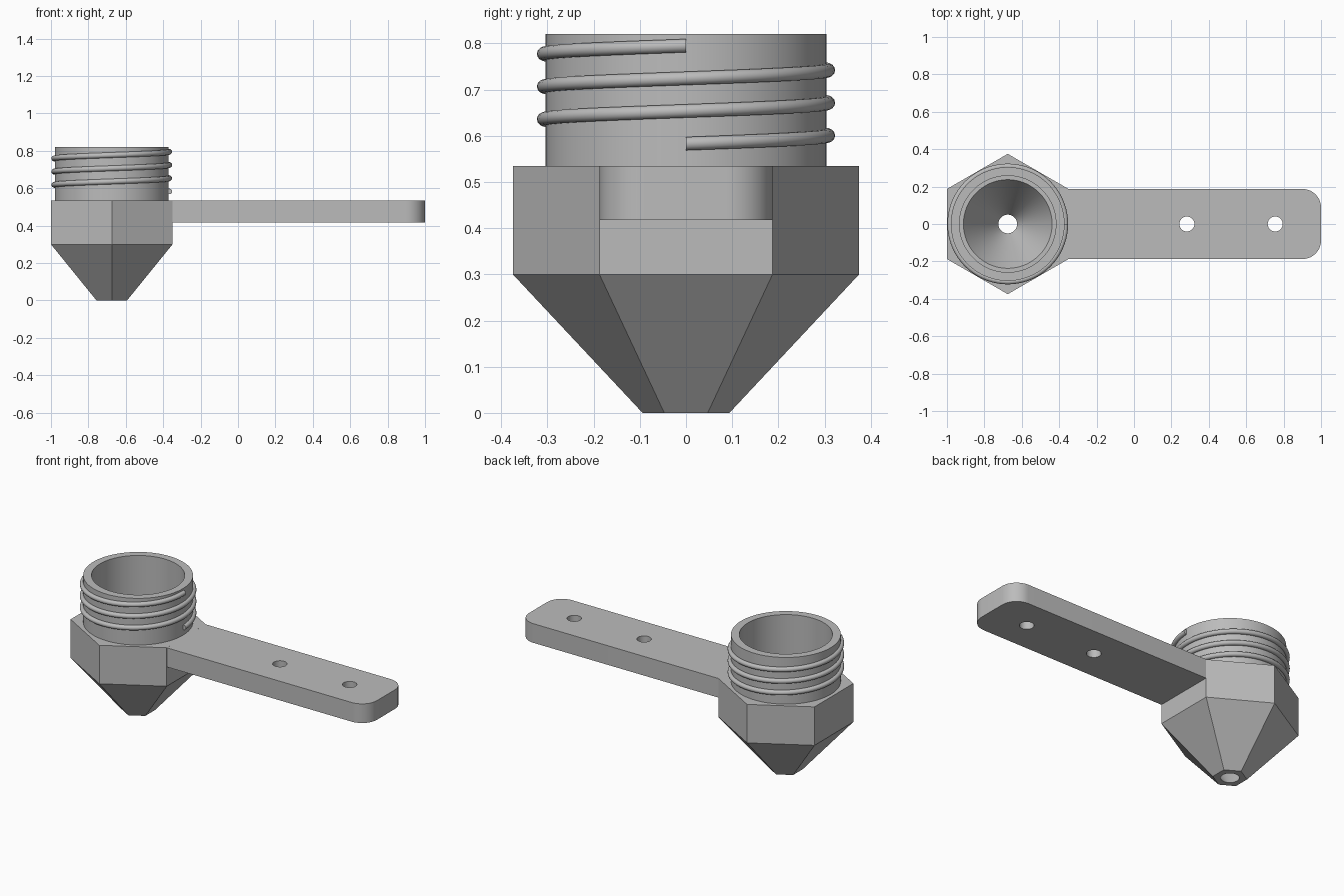
import bpy, bmesh
from math import sin, cos, pi, radians

default = bpy.data.objects.get("Cube")
if default:
    bpy.data.objects.remove(default)

CX = -0.675          # nozzle axis
TOP = 0.535          # top of the hex body and the arm

metal = bpy.data.materials.new("plain grey")
metal.use_nodes = True
GREY = (0.5, 0.5, 0.5, 1)
metal.diffuse_color = GREY
metal.node_tree.nodes["Principled BSDF"].inputs["Base Color"].default_value = GREY


def make(name, bm):
    bmesh.ops.recalc_face_normals(bm, faces=bm.faces)
    mesh = bpy.data.meshes.new(name)
    bm.to_mesh(mesh)
    bm.free()
    mesh.materials.append(metal)
    ob = bpy.data.objects.new(name, mesh)
    bpy.context.collection.objects.link(ob)
    return ob


def select(ob):
    bpy.ops.object.select_all(action='DESELECT')
    ob.select_set(True)
    bpy.context.view_layer.objects.active = ob


def smooth(ob):
    select(ob)
    bpy.ops.object.shade_smooth_by_angle(angle=radians(30))


def lathe(name, profile, sides, x=CX, start=0.0, ring_closed=False):
    """Revolve (radius, z) points; cap the ends or close the profile on itself."""
    bm = bmesh.new()
    rings = [[bm.verts.new((x + r * cos(start + 2 * pi * i / sides),
                            r * sin(start + 2 * pi * i / sides), z))
              for i in range(sides)] for r, z in profile]
    pairs = list(zip(rings, rings[1:]))
    if ring_closed:
        pairs.append((rings[-1], rings[0]))
    else:
        bm.faces.new(rings[0])
        bm.faces.new(rings[-1])
    for a, b in pairs:
        for i in range(sides):
            j = (i + 1) % sides
            bm.faces.new((a[i], a[j], b[j], b[i]))
    return make(name, bm)


def cut(ob, cutter):
    select(ob)
    mod = ob.modifiers.new("cut", 'BOOLEAN')
    mod.operation = 'DIFFERENCE'
    mod.solver = 'EXACT'
    mod.object = cutter
    bpy.ops.object.modifier_apply(modifier=mod.name)
    bpy.data.objects.remove(cutter)


# Hexagonal body with its pointed tip, bored through
body = lathe("hex_body", [(0.094, 0), (0.375, 0.3), (0.375, TOP)], 6, start=pi / 2)
bore = lathe("bore_cutter", [(0.039, -0.02), (0.05, 0), (0.237, 0.3), (0.258, 0.3),
                             (0.258, 0.9)], 96)
cut(body, bore)
smooth(body)

# Round neck
neck = lathe("neck", [(0.304, TOP), (0.304, 0.82), (0.258, 0.82), (0.258, TOP)],
             96, ring_closed=True)
smooth(neck)

# Helical thread: a round section swept three turns
bm = bmesh.new()
TURNS, STEPS, SIDES = 3, 72, 14
sections = []
for s in range(TURNS * STEPS + 1):
    a = 2 * pi * s / STEPS
    z = 0.583 + 0.0707 * s / STEPS
    ring = []
    for k in range(SIDES):
        t = 2 * pi * k / SIDES
        r = 0.308 + 0.0148 * cos(t)
        ring.append(bm.verts.new((CX + r * cos(a), r * sin(a), z + 0.0148 * sin(t))))
    sections.append(ring)
for p, q in zip(sections, sections[1:]):
    for k in range(SIDES):
        m = (k + 1) % SIDES
        bm.faces.new((p[k], p[m], q[m], q[k]))
bm.faces.new(sections[0])
bm.faces.new(sections[-1])
smooth(make("thread", bm))

# Flat arm with rounded outer corners and two screw holes
HALF, R, N = 0.1875, 0.1, 12
outline = [(CX + 0.3248, HALF), (CX + 0.3248, -HALF)]
for sy, a0 in ((-1, -pi / 2), (1, 0)):
    outline += [(1 - R + R * cos(a0 + pi / 2 * i / N),
                 sy * (HALF - R) + R * sin(a0 + pi / 2 * i / N)) for i in range(N + 1)]
bm = bmesh.new()
base = bm.faces.new([bm.verts.new((x, y, 0.418)) for x, y in outline])
top = bmesh.ops.extrude_face_region(bm, geom=[base], use_keep_orig=True)
bmesh.ops.translate(bm, vec=(0, 0, TOP - 0.418),
                    verts=[v for v in top["geom"] if isinstance(v, bmesh.types.BMVert)])
arm = make("arm", bm)
for hx in (0.283, 0.755):
    cut(arm, lathe("hole_cutter", [(0.04, 0.3), (0.04, 0.7)], 48, x=hx))
smooth(arm)
